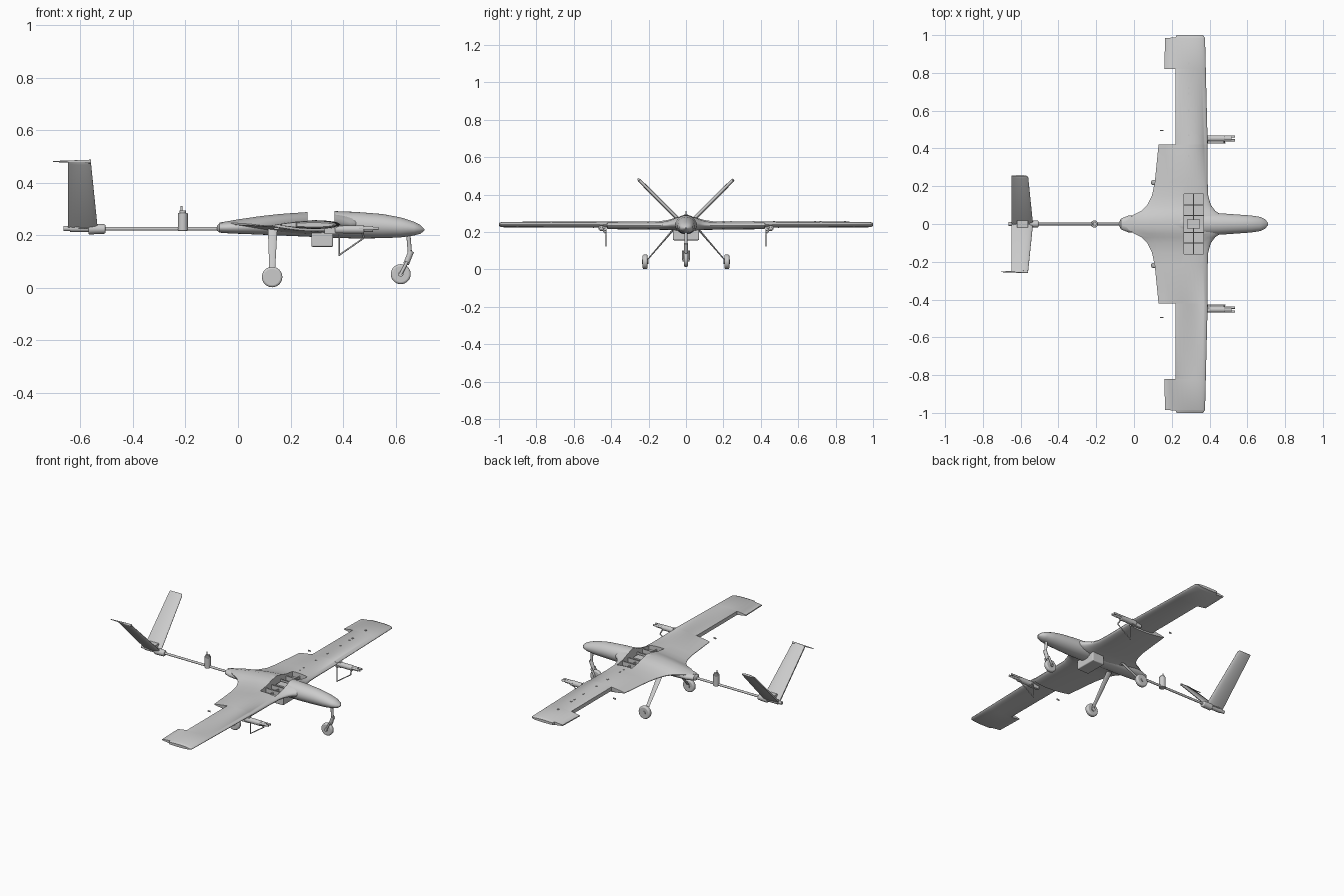
import bpy, bmesh, math
from mathutils import Vector

default = bpy.data.objects.get("Cube")
if default:
    bpy.data.objects.remove(default, do_unlink=True)

grey = bpy.data.materials.new("airframe_grey")
grey.use_nodes = True
colour = (0.6, 0.6, 0.6, 1)
grey.diffuse_color = colour
grey.node_tree.nodes["Principled BSDF"].inputs["Base Color"].default_value = colour
parts = []


def finish(name, bm):
    """Turn a bmesh into a named grey object."""
    bmesh.ops.recalc_face_normals(bm, faces=bm.faces)
    mesh = bpy.data.meshes.new(name)
    bm.to_mesh(mesh)
    bm.free()
    mesh.materials.append(grey)
    obj = bpy.data.objects.new(name, mesh)
    bpy.context.collection.objects.link(obj)
    parts.append(obj)
    return obj


def loft(name, rings):
    """Skin a list of closed rings and cap both ends."""
    bm = bmesh.new()
    rows = [[bm.verts.new(p) for p in ring] for ring in rings]
    n = len(rows[0])
    for a, b in zip(rows, rows[1:]):
        for i in range(n):
            j = (i + 1) % n
            bm.faces.new((a[i], a[j], b[j], b[i]))
    bm.faces.new(rows[0])
    bm.faces.new(rows[-1])
    return finish(name, bm)


def box(name, low, high):
    bm = bmesh.new()
    bmesh.ops.create_cube(bm, size=1)
    low, high = Vector(low), Vector(high)
    for v in bm.verts:
        v.co = (low + high) / 2 + v.co * (high - low)
    return finish(name, bm)


def rod(name, start, end, r1, r2=None, sides=16, flat=1):
    """Round bar between two points; flat squeezes it across its side axis."""
    start, end = Vector(start), Vector(end)
    axis = (end - start).normalized()
    u = Vector((1, 0, 0)) if abs(axis.x) < 0.7 else Vector((0, 1, 0))
    u = (u - axis * u.dot(axis)).normalized()
    w = axis.cross(u) * flat
    rings = []
    for centre, r in ((start, r1), (end, r1 if r2 is None else r2)):
        angles = [math.tau * k / sides for k in range(sides)]
        rings.append([centre + (u * math.cos(a) + w * math.sin(a)) * r for a in angles])
    return loft(name, rings)


def bevel(obj, width):
    mod = obj.modifiers.new("rounding", "BEVEL")
    mod.width, mod.segments, mod.limit_method = width, 3, "ANGLE"


def section(lead, trail, sharp, half, steps=14):
    """Aerofoil outline, cut off blunt when trail is ahead of the sharp edge."""
    upper = []
    for k in range(steps + 1):
        x = lead + (trail - lead) * (k / steps) ** 2
        t = (lead - x) / (lead - sharp)
        upper.append((x, half * 2.6 * math.sqrt(t) * (1 - t) + half * 0.08 * t))
    return upper + [(x, -h) for x, h in reversed(upper[1:])]


# Fuselage: x, half width, top, bottom
body = [(-.08, .006, .236, .218), (-.07, .028, .247, .21), (-.03, .044, .252, .207),
        (.05, .05, .262, .204), (.26, .055, .288, .195), (.37, .06, .292, .19),
        (.45, .057, .289, .188), (.55, .05, .281, .189), (.62, .045, .268, .192),
        (.67, .037, .252, .199), (.695, .025, .239, .206), (.71, .004, .224, .218)]
rings = []
for x, w, top, low in body:
    mid, half = (top + low) / 2, (top - low) / 2
    angles = [math.tau * k / 32 for k in range(32)]
    rings.append([(x, w * math.cos(a), mid + half * math.sin(a)) for a in angles])
fuselage = loft("fuselage", rings)

# Wing with blended centre: y, leading edge, trailing edge, sharp edge, half thickness, height
span = [(0, .5, -.07, -.07, .042, .245), (.05, .46, 0, 0, .036, .243),
        (.07, .43, .04, .04, .031, .241), (.1, .407, .07, .07, .026, .238),
        (.15, .393, .095, .095, .022, .235), (.22, .39, .11, .11, .021, .235),
        (.42, .39, .13, .13, .02, .236), (.422, .39, .22, .14, .016, .24),
        (.82, .38, .22, .14, .015, .24), (.822, .38, .16, .15, .015, .24),
        (.985, .376, .165, .15, .014, .24), (.987, .375, .22, .15, .013, .24),
        (1, .365, .225, .15, .008, .24)]
stations = [(-s[0],) + s[1:] for s in reversed(span[1:])] + span
wing = loft("wing", [[(x, y, z + h) for x, h in section(le, te, sharp, half)]
                     for y, le, te, sharp, half, z in stations])

# Open equipment bay cut in the top
cutter = box("bay_cutter", (.265, -.16, .226), (.368, .16, .4))
cutter.hide_render = True
for obj in (fuselage, wing):
    mod = obj.modifiers.new("bay", "BOOLEAN")
    mod.operation, mod.solver, mod.object = "DIFFERENCE", "EXACT", cutter
    bpy.context.view_layer.objects.active = obj
    bpy.ops.object.modifier_apply(modifier=mod.name)
parts.remove(cutter)
bpy.data.objects.remove(cutter, do_unlink=True)
box("bay_equipment", (.28, -.025, .22), (.35, .025, .25))
for y in (-.1, -.045, .045, .1):
    box("bay_rib", (.262, y - .003, .22), (.37, y + .003, .252))
box("bay_spar", (.312, -.16, .22), (.318, .16, .24))

# Sensor box under the belly
bevel(box("sensor_box", (.28, -.07, .156), (.362, .07, .215)), .005)

# Tail boom, mast and tail pod
rod("tail_boom", (-.52, 0, .225), (-.06, 0, .225), .007)
bevel(rod("mast_drum", (-.21, 0, .216), (-.21, 0, .285), .019, sides=24), .003)
rod("mast_cap", (-.21, 0, .285), (-.21, 0, .295), .012)
rod("mast_tip", (-.215, 0, .29), (-.215, 0, .312), .004)
bevel(rod("tail_pod_front", (-.57, 0, .224), (-.505, 0, .224), .021, .018), .006)
rod("tail_pod_middle", (-.64, 0, .226), (-.565, 0, .226), .014)
rod("tail_pod_rear", (-.665, 0, .226), (-.63, 0, .226), .01)
box("tail_root_block", (-.62, -.018, .228), (-.56, .018, .265))

# V tail
for side in (-1, 1):
    along = Vector((0, side * .25, .25))
    across = Vector((0, -side, 1)).normalized()
    root = Vector((0, side * .005, .232))
    rings = []
    for s, lead, half in ((0, -.535, .011), (.97, -.56, .009), (1, -.568, .005)):
        rings.append([root + along * s + Vector((x, 0, 0)) + across * h
                      for x, h in section(lead, -.648, -.665, half)])
    loft("tail_fin", rings)
rod("fin_tip_spike", (-.56, -.253, .481), (-.705, -.253, .481), .007, .002)

# Main wheels and flat sprung legs
for side in (-1, 1):
    bevel(rod("main_wheel", (.13, side * .206, .041), (.13, side * .232, .041),
              .039, sides=32), .008)
    rod("main_hub", (.13, side * .2, .041), (.13, side * .236, .041), .012)
    rod("main_leg", (.13, side * .212, .045), (.132, side * .06, .222), .01, .018, flat=.3)

# Nose wheel
bevel(rod("nose_wheel", (.62, -.012, .052), (.62, .012, .052), .038, sides=32), .008)
for y in (-.016, .016):
    rod("nose_fork", (.62, y, .052), (.645, y, .1), .006)
rod("nose_strut_lower", (.64, 0, .09), (.66, 0, .14), .011)
rod("nose_strut_upper", (.655, 0, .13), (.648, 0, .215), .008)
rod("nose_axle", (.62, -.019, .052), (.62, .019, .052), .01)

# Pods under the wing with their probes
for side in (-1, 1):
    y = side * .453
    bevel(rod("wing_pod", (.37, y, .222), (.48, y, .222), .016), .004)
    rod("pod_neck", (.47, y, .224), (.515, y, .224), .012)
    for offset in (-.01, .01):
        rod("pod_prong", (.46, y + offset, .226), (.535, y + offset, .226), .006)
    box("pod_pylon", (.33, y - .008, .205), (.4, y + .008, .24))
    inner = side * .428
    rod("probe_post", (.386, inner, .122), (.386, inner, .22), .003)
    rod("probe_brace", (.386, inner, .125), (.48, inner, .19), .003)
    rod("probe_mount", (.386, inner, .212), (.386, y, .22), .006)
    rod("probe_mount_front", (.48, inner, .19), (.47, y, .22), .004)
    box("flap_arm", (.138, side * .495 - .002, .222), (.156, side * .495 + .002, .23))

# Small fittings on the left wing
for y in (.2, .24, .36, .47, .6, .69, .72, .85):
    box("wing_fitting", (.286, y - .005, .25), (.294, y + .005, .259))

# Smooth rounded surfaces, keep the edges sharp
bpy.ops.object.select_all(action="DESELECT")
for obj in parts:
    obj.select_set(True)
bpy.context.view_layer.objects.active = fuselage
bpy.ops.object.shade_smooth_by_angle(angle=math.radians(35))
